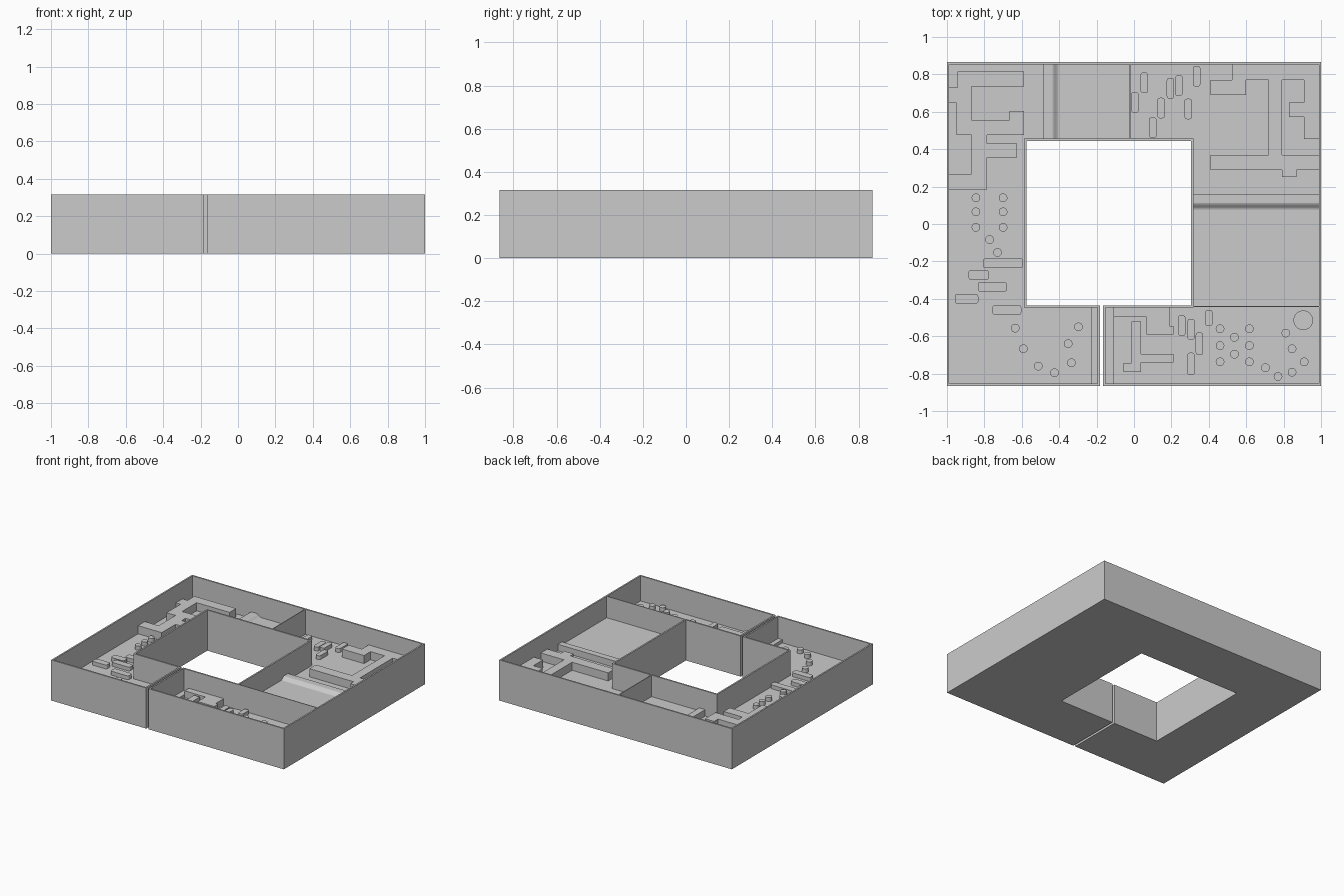
import bpy, bmesh, math

if "Cube" in bpy.data.objects:
    bpy.data.objects.remove(bpy.data.objects["Cube"])

H, FLOOR, T = 0.315, 0.12, 0.012   # wall height, floor level, wall thickness
BURY = 0.005


def finish(bm, name):
    bmesh.ops.recalc_face_normals(bm, faces=bm.faces[:])
    me = bpy.data.meshes.new(name)
    bm.to_mesh(me)
    bm.free()
    ob = bpy.data.objects.new(name, me)
    bpy.context.collection.objects.link(ob)
    return ob


def sweep(bm, pts, vec):
    """Extrude a closed outline along a vector into a solid."""
    f = bm.faces.new([bm.verts.new(p) for p in pts])
    r = bmesh.ops.extrude_face_region(bm, geom=[f])
    bmesh.ops.translate(bm, vec=vec, verts=[e for e in r["geom"] if isinstance(e, bmesh.types.BMVert)])
    return [e for e in r["geom"] if isinstance(e, bmesh.types.BMFace)][0]


def prism(name, outline, z0, z1):
    bm = bmesh.new()
    sweep(bm, [(x, y, z0) for x, y in outline], (0, 0, z1 - z0))
    return finish(bm, name)


def rect(x0, y0, x1, y1):
    return [(x0, y0), (x1, y0), (x1, y1), (x0, y1)]


def pill(cx, cy, w, h, r=0.014, n=4):
    """Rounded rectangle outline."""
    out = []
    for k, (sx, sy) in enumerate(((1, 1), (-1, 1), (-1, -1), (1, -1))):
        for i in range(n + 1):
            a = math.pi / 2 * (k + i / n)
            out.append((cx + sx * (w / 2 - r) + r * math.cos(a), cy + sy * (h / 2 - r) + r * math.sin(a)))
    return out


def circle(cx, cy, r, n=24):
    return [(cx + r * math.cos(2 * math.pi * i / n), cy + r * math.sin(2 * math.pi * i / n)) for i in range(n)]


# Tray: C-shaped ring with a sunken floor
bm = bmesh.new()
ring = [(-.165, -.865), (1, -.865), (1, .865), (-1, .865), (-1, -.865), (-.183, -.865),
        (-.183, -.435), (-.575, -.435), (-.575, .445), (.305, .445), (.305, -.435), (-.165, -.435)]
top = sweep(bm, [(x, y, 0) for x, y in ring], (0, 0, H))
bm.normal_update()
bmesh.ops.recalc_face_normals(bm, faces=bm.faces[:])
bmesh.ops.inset_region(bm, faces=[top], thickness=T, use_even_offset=True)
r = bmesh.ops.extrude_discrete_faces(bm, faces=[top])
bmesh.ops.translate(bm, vec=(0, 0, FLOOR - H), verts=r["faces"][0].verts[:])
tray = finish(bm, "tray")

# Goal pocket
cutter = prism("pocket_cutter", circle(.905, -.515, .05, 32), FLOOR - .04, FLOOR + .05)
cutter.hide_render = True
cutter.hide_viewport = True
mod = tray.modifiers.new("pocket", 'BOOLEAN')
mod.operation = 'DIFFERENCE'
mod.object = cutter
mod.solver = 'EXACT'

# Full-height dividers
prism("divider_back", rect(-.024, .445 + BURY, -.018, .86), FLOOR - BURY, H)
prism("divider_right", rect(.305 + BURY, -.444, .995, -.438), FLOOR - BURY, H)

# Low steps beside the gap
prism("start_step", rect(-.23, -.86, -.19, -.44), FLOOR - BURY, .145)
prism("end_step", rect(-.16, -.86, -.11, -.44), FLOOR - BURY, .145)

# Raised decks with a crest at one end; s runs from crest edge along the deck
CREST, DECK = .17, .148


def deck_profile(length):
    p = [(0, FLOOR - BURY), (0, CREST)]
    for i in range(13):
        t = i / 12
        p.append((.045 + .04 * t, DECK + (CREST - DECK) * (.5 + .5 * math.cos(math.pi * t))))
    return p + [(length, DECK), (length, FLOOR - BURY)]


bm = bmesh.new()
sweep(bm, [(-.485 + s, .45, z) for s, z in deck_profile(.463)], (0, .41, 0))
finish(bm, "deck_back")
bm = bmesh.new()
sweep(bm, [(.31, .16 - s, z) for s, z in deck_profile(.6)], (.685, 0, 0))
finish(bm, "deck_right")

# Maze walls
MAZE = .183
prism("maze_left", [
    (-.995, .73), (-.945, .73), (-.945, .815), (-.587, .815), (-.587, .735), (-.87, .735), (-.87, .557),
    (-.665, .557), (-.665, .605), (-.587, .605), (-.587, .477), (-.785, .477), (-.785, .43), (-.625, .43),
    (-.625, .355), (-.785, .355), (-.785, .185), (-.995, .185), (-.995, .268), (-.87, .268), (-.87, .477),
    (-.948, .477), (-.948, .648), (-.995, .648)], FLOOR - BURY, MAZE)
prism("maze_right", [
    (.525, .86), (.525, .77), (.41, .77), (.41, .69), (.6, .69), (.6, .77), (.72, .77), (.72, .37),
    (.41, .37), (.41, .29), (.79, .29), (.79, .25), (.87, .25), (.87, .29), (.995, .29), (.995, .37),
    (.79, .37), (.79, .77), (.91, .77), (.91, .65), (.83, .65), (.83, .573), (.91, .573), (.91, .455),
    (.995, .455), (.995, .86)], FLOOR - BURY, MAZE)
prism("maze_front_a", [
    (-.11, -.44), (.19, -.44), (.19, -.545), (.21, -.545), (.21, -.592), (.068, -.592), (.068, -.498),
    (-.11, -.498)], FLOOR - BURY, MAZE - .01)
prism("maze_front_b", [
    (-.013, -.52), (.037, -.52), (.037, -.695), (.21, -.695), (.21, -.74), (.037, -.74), (.037, -.79),
    (-.056, -.79), (-.056, -.743), (-.013, -.743)], FLOOR - BURY, MAZE - .01)

# Rounded bumpers
LOW = .15
upright = [(.055, .755), (.005, .65), (.195, .725), (.24, .74), (.145, .62), (.29, .615), (.1, .515),
           (.335, .79), (.255, -.543), (.305, -.563), (.35, -.64), (.305, -.748), (.4, -.502)]
for i, (x, y) in enumerate(upright):
    h = .085 if x == .4 else .11 if y > -.6 else .12
    prism(f"bumper_upright_{i}", pill(x, y, .04, h), FLOOR - BURY, LOW)
for i, (x, y, w) in enumerate([(-.7, -.21, .215), (-.83, -.272, .11), (-.757, -.336, .155),
                               (-.895, -.4, .125), (-.68, -.46, .155)]):
    prism(f"bumper_cross_{i}", pill(x, y, w, .052), FLOOR - BURY, LOW)

# Pegs
pegs = [(-.845, .14), (-.7, .14), (-.845, .065), (-.7, .065), (-.845, -.018), (-.7, -.018), (-.772, -.083),
        (-.73, -.152), (-.635, -.557), (-.592, -.667), (-.512, -.76), (-.425, -.795), (-.335, -.742),
        (-.352, -.64), (-.297, -.55), (.46, -.56), (.617, -.56), (.46, -.65), (.617, -.65), (.46, -.737),
        (.617, -.737), (.537, -.606), (.537, -.696), (.703, -.768), (.77, -.815), (.845, -.793),
        (.91, -.737), (.845, -.667), (.812, -.583)]
for i, (x, y) in enumerate(pegs):
    prism(f"peg_{i}", circle(x, y, .023), FLOOR - BURY, LOW)
